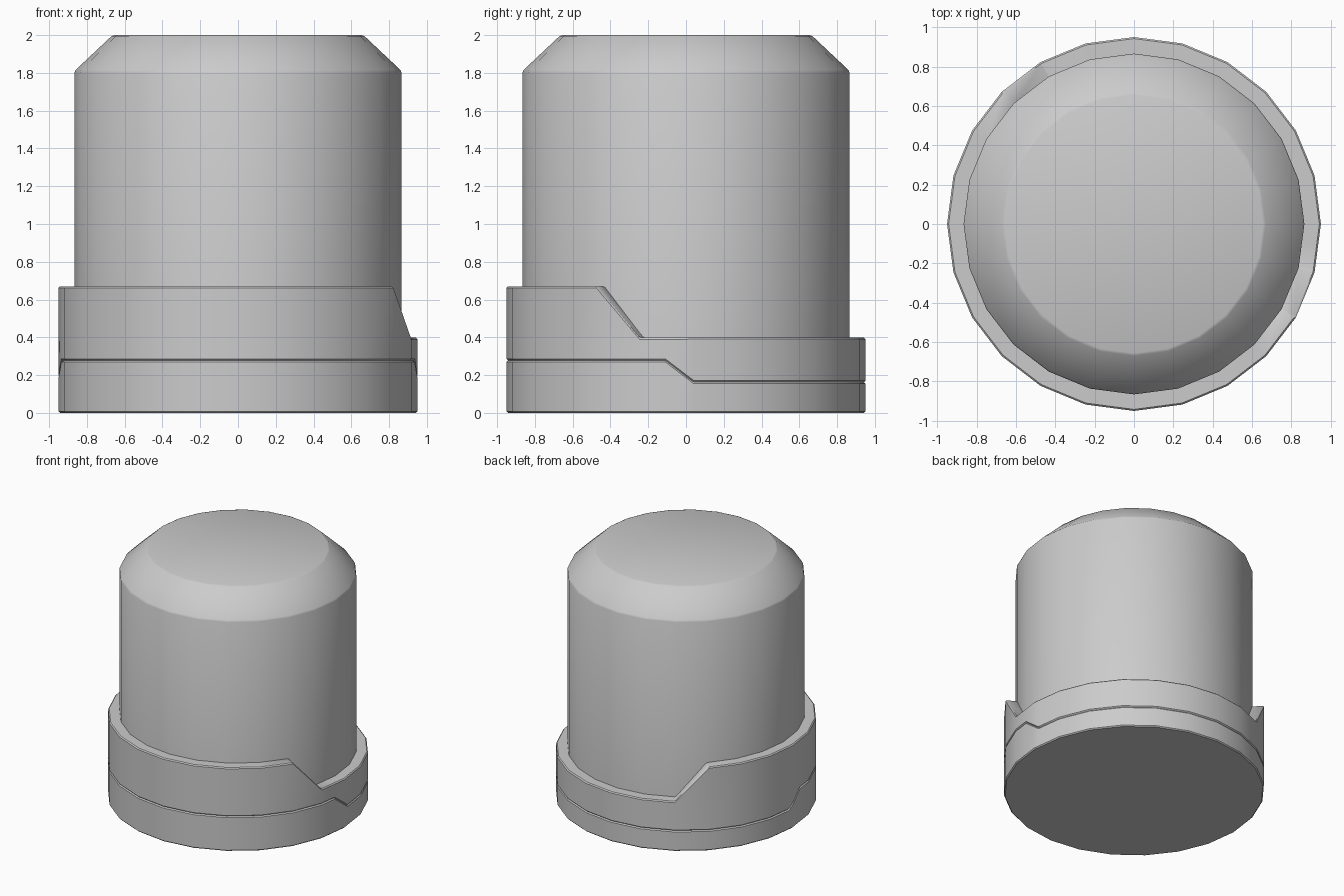
import bpy, bmesh, math

if "Cube" in bpy.data.objects:
    bpy.data.objects.remove(bpy.data.objects["Cube"])

STEP = 15  # 24-sided
ANGLES = sorted([i * STEP for i in range(24)] + [2.5, 177.5, 186.7, 353.3])


def on_polygon(r, a):
    # point on a 24-sided polygon at angle a (degrees)
    d = r * math.cos(math.radians(STEP / 2)) / math.cos(math.radians(a % STEP - STEP / 2))
    return d * math.cos(math.radians(a)), d * math.sin(math.radians(a))


def stepped(a, low_start, low_end, ramp_in, ramp_out, high, low):
    # height drops to low between low_start and low_end, with ramps outside
    a = (a + 90) % 360 - 90
    if a < low_start:
        t = (low_start - a) / ramp_in
    elif a > low_end:
        t = (a - low_end) / ramp_out
    else:
        t = 0
    return low + (high - low) * min(t, 1)


def seam(a):
    return stepped(a, 2.5, 177.5, 9.2, 9.2, 0.278, 0.163)


def rim(a):
    return stepped(a, -15, 120, 15, 15, 0.67, 0.398)


def build(name, profile, angles, closed=False, bevel=0.008):
    # profile: list of (radius, height function), swept around z
    bm = bmesh.new()
    rings = [[bm.verts.new((*on_polygon(r, a), h(a))) for a in angles] for r, h in profile]
    n = len(angles)
    pairs = list(zip(rings, rings[1:])) + ([(rings[-1], rings[0])] if closed else [])
    for lo, hi in pairs:
        for i in range(n):
            j = (i + 1) % n
            bm.faces.new((lo[i], lo[j], hi[j], hi[i]))
    if not closed:
        bm.faces.new(rings[0][::-1])
        bm.faces.new(rings[-1])
    bmesh.ops.recalc_face_normals(bm, faces=bm.faces)
    me = bpy.data.meshes.new(name)
    bm.to_mesh(me)
    bm.free()
    ob = bpy.data.objects.new(name, me)
    bpy.context.collection.objects.link(ob)
    bpy.ops.object.select_all(action='DESELECT')
    ob.select_set(True)
    bpy.context.view_layer.objects.active = ob
    mod = ob.modifiers.new("edge_bevel", 'BEVEL')
    mod.width, mod.segments = bevel, 1
    mod.limit_method, mod.angle_limit = 'ANGLE', math.radians(30)
    bpy.ops.object.modifier_apply(modifier=mod.name)
    bpy.ops.object.shade_smooth_by_angle(angle=math.radians(30))
    return ob


def flat(z):
    return lambda a: z


# base tray with stepped upper edge
build("base", [(0.95, flat(0)), (0.95, seam), (0.85, seam), (0.85, flat(0.1))], ANGLES)

# collar between the stepped seam and the ramped rim
build("collar", [(0.95, seam), (0.95, rim), (0.85, rim), (0.85, seam)], ANGLES, closed=True)

# main body with chamfered top
build("body", [(0.866, flat(0.11)), (0.866, flat(1.81)), (0.664, flat(2.0))],
      [i * STEP for i in range(24)])
